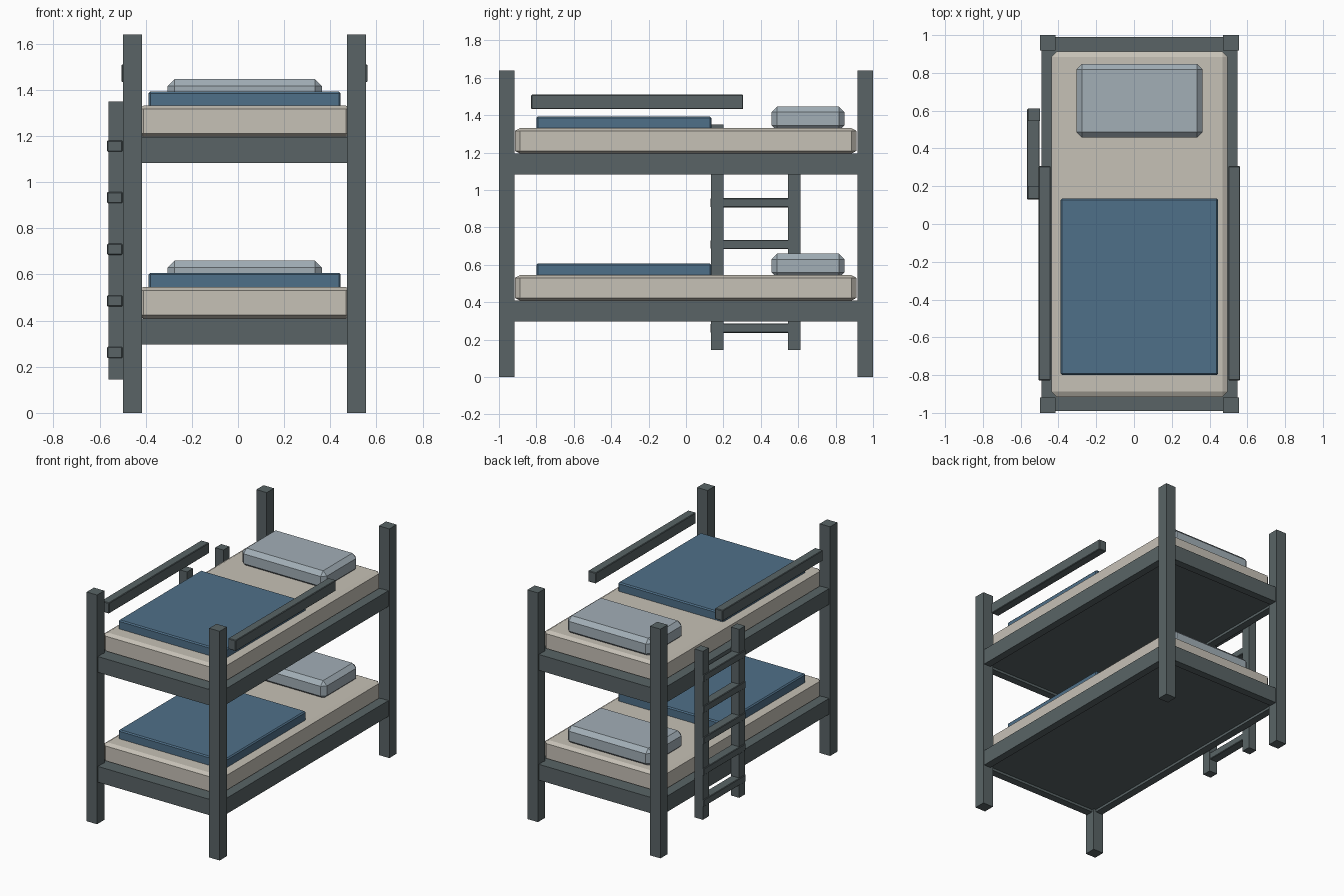
import bpy
import bmesh

if "Cube" in bpy.data.objects:
    bpy.data.objects.remove(bpy.data.objects["Cube"])


def material(name, rgb):
    m = bpy.data.materials.new(name)
    m.diffuse_color = (*rgb, 1.0)
    m.use_nodes = True
    m.node_tree.nodes["Principled BSDF"].inputs["Base Color"].default_value = m.diffuse_color
    return m


GREY = material("slate grey paint", (0.100, 0.127, 0.133))
CREAM = material("cream fabric", (0.565, 0.533, 0.468))
BLUE = material("blue blanket cloth", (0.078, 0.162, 0.250))
PALE = material("pale blue grey cotton", (0.360, 0.425, 0.470))


def box(name, xs, ys, zs, mat, chamfer=None):
    """Box from min/max pairs; chamfer gives the cut width along x, y and z."""
    bm = bmesh.new()
    bmesh.ops.create_cube(bm, size=1.0)
    c = chamfer or (1, 1, 1)
    size = [hi - lo for lo, hi in (xs, ys, zs)]
    # bevel in chamfer-sized units so each axis gets its own cut width
    bmesh.ops.scale(bm, vec=[s / k for s, k in zip(size, c)], verts=bm.verts)
    if chamfer:
        bmesh.ops.bevel(bm, geom=bm.edges[:], offset=1.0, segments=1,
                        affect='EDGES', offset_type='OFFSET')
    bmesh.ops.scale(bm, vec=c, verts=bm.verts)
    mesh = bpy.data.meshes.new(name)
    bm.to_mesh(mesh)
    bm.free()
    mesh.materials.append(mat)
    ob = bpy.data.objects.new(name, mesh)
    ob.location = [(lo + hi) / 2 for lo, hi in (xs, ys, zs)]
    bpy.context.collection.objects.link(ob)
    return ob


LEFT, RIGHT = (-0.498, -0.416), (0.472, 0.555)
FRONT, BACK = (-1.0, -0.918), (0.918, 1.0)

# corner posts
for xn, xs in (("left", LEFT), ("right", RIGHT)):
    for yn, ys in (("front", FRONT), ("back", BACK)):
        box(f"{yn}_{xn}_post", xs, ys, (0, 1.64), GREY)

# two bunks: frame, base, mattress, blanket and pillow
for level, dz in (("lower", 0.0), ("upper", 0.786)):
    def z(lo, hi):
        return (lo + dz, hi + dz)

    box(f"{level}_left_rail", (-0.49, -0.435), (-0.95, 0.95), z(0.297, 0.41), GREY)
    box(f"{level}_right_rail", (0.493, 0.548), (-0.95, 0.95), z(0.297, 0.41), GREY)
    box(f"{level}_front_rail", (-0.46, 0.52), (-0.99, -0.935), z(0.297, 0.41), GREY)
    box(f"{level}_back_rail", (-0.46, 0.52), (0.935, 0.99), z(0.297, 0.41), GREY)
    box(f"{level}_bed_base", (-0.44, 0.50), (-0.94, 0.94), z(0.315, 0.408), GREY)
    box(f"{level}_mattress", (-0.437, 0.495), (-0.915, 0.912), z(0.409, 0.545),
        CREAM, (0.027, 0.027, 0.015))
    box(f"{level}_blanket", (-0.388, 0.445), (-0.80, 0.135), z(0.535, 0.607),
        BLUE, (0.008, 0.008, 0.008))
    box(f"{level}_pillow", (-0.305, 0.363), (0.457, 0.848), z(0.53, 0.66),
        PALE, (0.03, 0.03, 0.03))

# guard rails on the upper bunk
for name, xs in (("left", (-0.505, -0.442)), ("right", (0.50, 0.562))):
    box(f"{name}_guard_rail", xs, (-0.828, 0.306), (1.433, 1.51), GREY,
        (0.004, 0.004, 0.004))

# ladder
for name, ys in (("front", (0.134, 0.201)), ("back", (0.545, 0.612))):
    box(f"ladder_{name}_upright", (-0.562, -0.497), ys, (0.145, 1.35), GREY)
for i in range(5):
    zc = 0.262 + 0.2235 * i
    box(f"ladder_rung_{i + 1}", (-0.567, -0.50), (0.131, 0.609),
        (zc - 0.025, zc + 0.025), GREY, (0.004, 0.004, 0.004))
